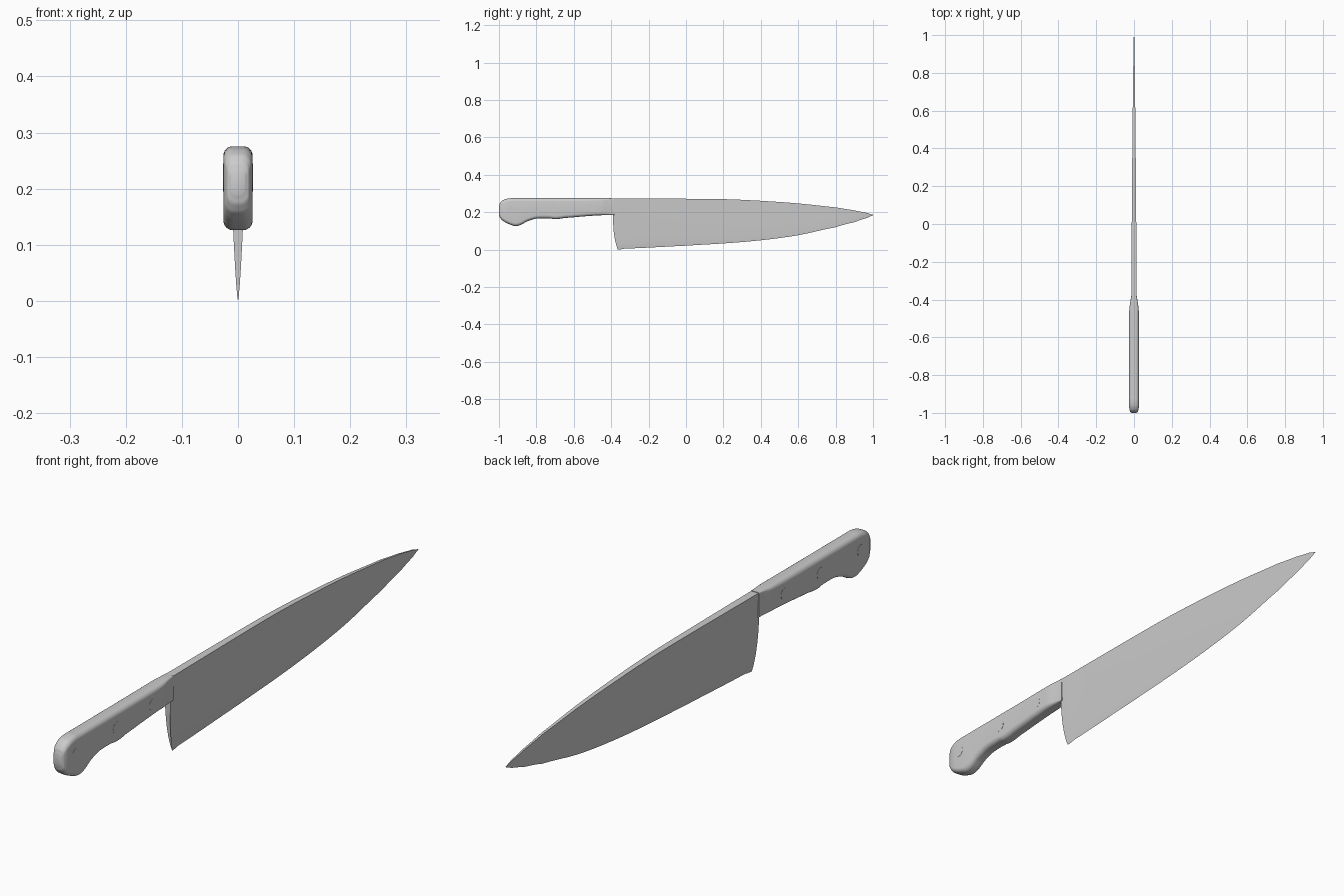
import bpy, bmesh, math

if "Cube" in bpy.data.objects:
    bpy.data.objects.remove(bpy.data.objects["Cube"])


def spline(points, steps):
    """Catmull-Rom resampling; first value of each point is y."""
    out = []
    for i in range(len(points) - 1):
        p1, p2 = points[i], points[i + 1]
        p0 = points[i - 1] if i else p1
        p3 = points[i + 2] if i + 2 < len(points) else p2
        for k in range(steps):
            t = k / steps
            out.append([p1[j] + t * (p2[j] - p1[j]) if j == 0 else
                        0.5 * (2 * b + (c - a) * t + (2 * a - 5 * b + 4 * c - d) * t * t
                               + (3 * b - a - 3 * c + d) * t ** 3)
                        for j, (a, b, c, d) in enumerate(zip(p0, p1, p2, p3))])
    out.append(list(points[-1]))
    return out


def loft(name, rings, angle):
    """Skin a list of closed rings and cap both ends."""
    bm = bmesh.new()
    rows = [[bm.verts.new(p) for p in ring] for ring in rings]
    n = len(rows[0])
    for a, b in zip(rows, rows[1:]):
        for i in range(n):
            j = (i + 1) % n
            bm.faces.new((a[i], a[j], b[j], b[i]))
    bm.faces.new(rows[0])
    bm.faces.new(rows[-1])
    bmesh.ops.remove_doubles(bm, verts=bm.verts, dist=0.00005)
    bmesh.ops.recalc_face_normals(bm, faces=bm.faces)
    mesh = bpy.data.meshes.new(name)
    bm.to_mesh(mesh)
    bm.free()
    obj = bpy.data.objects.new(name, mesh)
    bpy.context.collection.objects.link(obj)
    smooth(obj, angle)
    return obj


def smooth(obj, angle):
    bpy.ops.object.select_all(action='DESELECT')
    obj.select_set(True)
    bpy.context.view_layer.objects.active = obj
    bpy.ops.object.shade_smooth_by_angle(angle=math.radians(angle))


# Blade: stations of y, cutting edge z, spine z, spine half thickness
blade_stations = [
    (-0.365, 0.000, 0.272, 0.0145), (-0.33, 0.005, 0.272, 0.0142),
    (0.00, 0.021, 0.272, 0.0120), (0.20, 0.033, 0.270, 0.0105),
    (0.40, 0.050, 0.261, 0.0088), (0.60, 0.077, 0.247, 0.0068),
    (0.80, 0.120, 0.226, 0.0045), (0.90, 0.147, 0.210, 0.0033),
    (0.97, 0.170, 0.196, 0.0022), (1.00, 0.183, 0.187, 0.0010)]
levels = [0, 0.03, 0.1, 0.2, 0.35, 0.5, 0.7, 0.85, 1]
rings = []
for k, (y, low, high, w) in enumerate(spline(blade_stations, 4)):
    side = []
    for s in levels:
        # Heel leans back toward the handle
        back = 0.026 * (1 - (1 - s) ** 4) if k == 0 else 0
        side.append((w * s ** 0.68, y - back, low + s * (high - low)))
    rings.append(side + [(-x, yy, z) for x, yy, z in reversed(side[1:])])
loft("blade", rings, 30)

# Handle: stations of y, bottom z, top z, half width, corner radius
handle_stations = [
    (-1.000, 0.188, 0.232, 0.013, 0.012), (-0.996, 0.173, 0.246, 0.019, 0.016),
    (-0.985, 0.158, 0.260, 0.0235, 0.018), (-0.965, 0.145, 0.270, 0.026, 0.018),
    (-0.935, 0.132, 0.275, 0.026, 0.017), (-0.910, 0.126, 0.275, 0.026, 0.017),
    (-0.885, 0.132, 0.275, 0.026, 0.017), (-0.850, 0.151, 0.275, 0.026, 0.017),
    (-0.800, 0.166, 0.275, 0.026, 0.017), (-0.730, 0.167, 0.275, 0.026, 0.017),
    (-0.700, 0.163, 0.275, 0.026, 0.017), (-0.650, 0.169, 0.275, 0.026, 0.017),
    (-0.500, 0.181, 0.275, 0.026, 0.016), (-0.445, 0.184, 0.275, 0.0245, 0.013),
    (-0.410, 0.185, 0.275, 0.019, 0.008), (-0.382, 0.185, 0.274, 0.0158, 0.004)]
rings = []
for y, low, high, w, r in spline(handle_stations, 4):
    ring = []
    for q, (sx, cz) in enumerate([(1, high - r), (-1, high - r), (-1, low + r), (1, low + r)]):
        for i in range(7):
            a = math.pi / 2 * (q + i / 6)
            ring.append((sx * (w - r) + r * math.cos(a), y, cz + r * math.sin(a)))
    rings.append(ring)
loft("handle", rings, 45)

# Rivets running through the handle
for i, (y, z) in enumerate([(-0.935, 0.215), (-0.71, 0.22), (-0.51, 0.225)]):
    bpy.ops.mesh.primitive_cylinder_add(vertices=32, radius=0.02, depth=0.0532,
                                        location=(0, y, z), rotation=(0, math.pi / 2, 0))
    rivet = bpy.context.object
    rivet.name = f"rivet_{i + 1}"
    smooth(rivet, 30)
